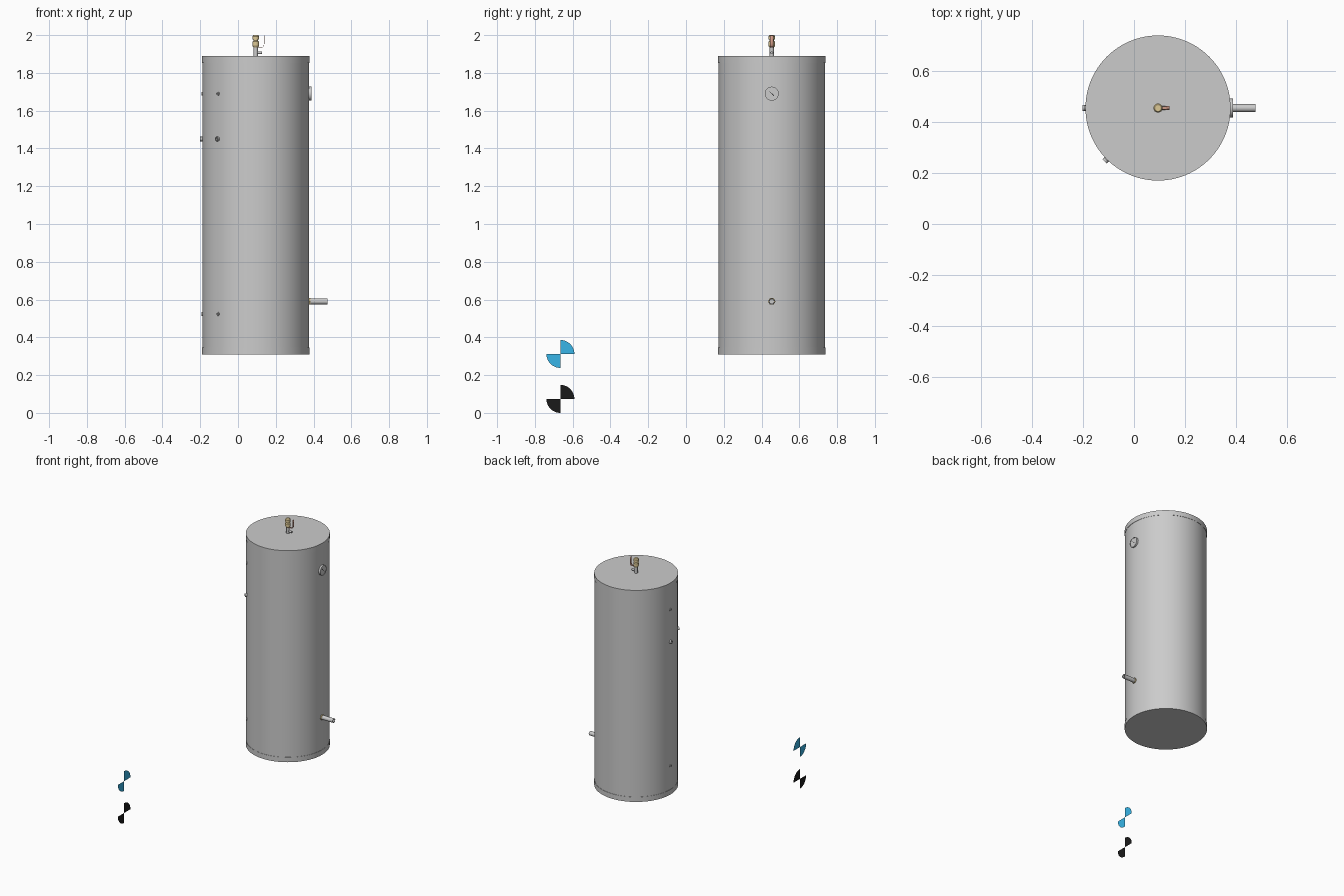
import bpy, bmesh, math
from mathutils import Vector

if "Cube" in bpy.data.objects:
    bpy.data.objects.remove(bpy.data.objects["Cube"])

CX, CY, R = 0.094, 0.454, 0.284
X, Z = Vector((1, 0, 0)), Vector((0, 0, 1))


def material(name, rgb):
    m = bpy.data.materials.new(name)
    m.diffuse_color = (*rgb, 1)
    m.use_nodes = True
    m.node_tree.nodes["Principled BSDF"].inputs["Base Color"].default_value = m.diffuse_color
    return m


brass = material("brass", (0.72, 0.58, 0.30))
copper = material("copper", (0.62, 0.32, 0.24))
white = material("dial_white", (0.88, 0.88, 0.88))
black = material("black", (0.01, 0.01, 0.01))
blue = material("blue", (0.04, 0.46, 0.80))


def finish(name, bm, mat=None, smooth=True, fix=True):
    if fix:
        bmesh.ops.recalc_face_normals(bm, faces=bm.faces[:])
    me = bpy.data.meshes.new(name)
    bm.to_mesh(me)
    bm.free()
    ob = bpy.data.objects.new(name, me)
    bpy.context.collection.objects.link(ob)
    if mat:
        me.materials.append(mat)
    if smooth:
        bpy.ops.object.select_all(action='DESELECT')
        ob.select_set(True)
        bpy.context.view_layer.objects.active = ob
        bpy.ops.object.shade_smooth_by_angle(angle=math.radians(30))
    return ob


def lathe(name, profile, origin, axis=Z, n=32, mat=None):
    """Revolve (radius, height) points about an axis through origin."""
    rot = axis.to_track_quat('Z', 'Y')
    bm = bmesh.new()
    rings = []
    for r, h in profile:
        rings.append([bm.verts.new(Vector(origin) + rot @ Vector(
            (r * math.cos(math.tau * i / n), r * math.sin(math.tau * i / n), h)))
            for i in range(n)])
    for a, b in zip(rings, rings[1:]):
        for i in range(n):
            j = (i + 1) % n
            bm.faces.new((a[i], a[j], b[j], b[i]))
    bmesh.ops.remove_doubles(bm, verts=bm.verts[:], dist=1e-6)
    return finish(name, bm, mat)


def rod(r, h0, h1):
    return [(0, h0), (r, h0), (r, h1), (0, h1)]


def box(name, center, size, mat=None, turn=0):
    bm = bmesh.new()
    bmesh.ops.create_cube(bm, size=1)
    bmesh.ops.scale(bm, vec=size, verts=bm.verts[:])
    ob = finish(name, bm, mat, smooth=False)
    ob.location = center
    ob.rotation_euler.x = turn
    return ob


# Insulated tank with slightly proud end caps
lathe("tank", [(0, 0.31), (R, 0.31), (R, 0.347), (R - 0.002, 0.347),
               (R - 0.002, 1.853), (R, 1.853), (R, 1.89), (0, 1.89)],
      (CX, CY, 0), n=96)

# Safety valve on the lid
top = (CX, CY, 0)
lathe("valve_stem", rod(0.011, 1.89, 1.936), top, n=24)
lathe("valve_body", [(0, 1.934), (0.012, 1.934), (0.018, 1.944), (0.018, 1.965),
                     (0.012, 1.971), (0.012, 1.976), (0.018, 1.976),
                     (0.018, 1.993), (0.013, 2.0), (0, 2.0)], top, n=24, mat=brass)
lathe("valve_outlet", rod(0.007, 0, 0.034), (CX, CY, 1.907), X, n=20)

# Bent lever strip beside the valve
path = [(0.124, 1.935), (0.132, 1.936), (0.137, 1.942), (0.139, 1.952), (0.139, 1.999)]
bm = bmesh.new()
rows = []
for x, z in path:
    rows.append([bm.verts.new((x, CY + s * 0.008, z)) for s in (-1, 1)])
for a, b in zip(rows, rows[1:]):
    bm.faces.new((a[0], a[1], b[1], b[0]))
lever = finish("valve_lever", bm, copper)
mod = lever.modifiers.new("thickness", 'SOLIDIFY')
mod.thickness = 0.002
box("lever_arm", (0.118, CY, 1.936), (0.026, 0.012, 0.003), copper)

# Round thermometer on the right side
gx, gz = CX + R, 1.69
lathe("gauge_case", [(0, -0.01), (0.037, -0.01), (0.037, 0.010), (0.033, 0.010),
                     (0.033, 0.007), (0, 0.007)], (gx, CY, gz), X, n=40)
lathe("gauge_dial", rod(0.0325, 0.006, 0.008), (gx, CY, gz), X, n=40, mat=white)
box("gauge_needle", (gx + 0.0085, CY, gz), (0.001, 0.034, 0.003), black, -0.75)

# Drain pipe, open at the end, with brass collar
px, pz = CX + R, 0.59
lathe("drain_pipe", [(0, -0.01), (0.0155, -0.01), (0.0155, 0.097), (0.011, 0.097),
                     (0.011, 0.02), (0, 0.02)], (px, CY, pz), X)
lathe("drain_collar", rod(0.020, -0.01, 0.006), (px, CY, pz), X, n=6, mat=brass)

# Two columns of sensor ports: left side and front left
for column, deg in (("left", 180), ("front_left", 225)):
    d = Vector((math.cos(math.radians(deg)), math.sin(math.radians(deg)), 0))
    for i, (z, r, out) in enumerate(((1.69, 0.010, 0.003), (1.45, 0.012, 0.011),
                                     (0.524, 0.010, 0.003))):
        lathe(f"{column}_port_{i}",
              [(0, R - 0.012), (r, R - 0.012), (r, R + out), (r * 0.6, R + out),
               (r * 0.6, R - 0.002), (0, R - 0.002)], (CX, CY, z), d, n=20)

# Flat quartered target markers on the floor plane edge
for name, z, mat in (("upper_marker", 0.312, blue), ("lower_marker", 0.074, black)):
    bm = bmesh.new()
    for start in (0, 180):
        pts = [(0, 0)] + [(0.074 * math.cos(math.radians(start + a)),
                           0.074 * math.sin(math.radians(start + a)))
                          for a in range(0, 91, 6)]
        bm.faces.new([bm.verts.new((-0.475, -0.665 + u, z + v)) for u, v in pts])
    finish(name, bm, mat, smooth=False, fix=False)
